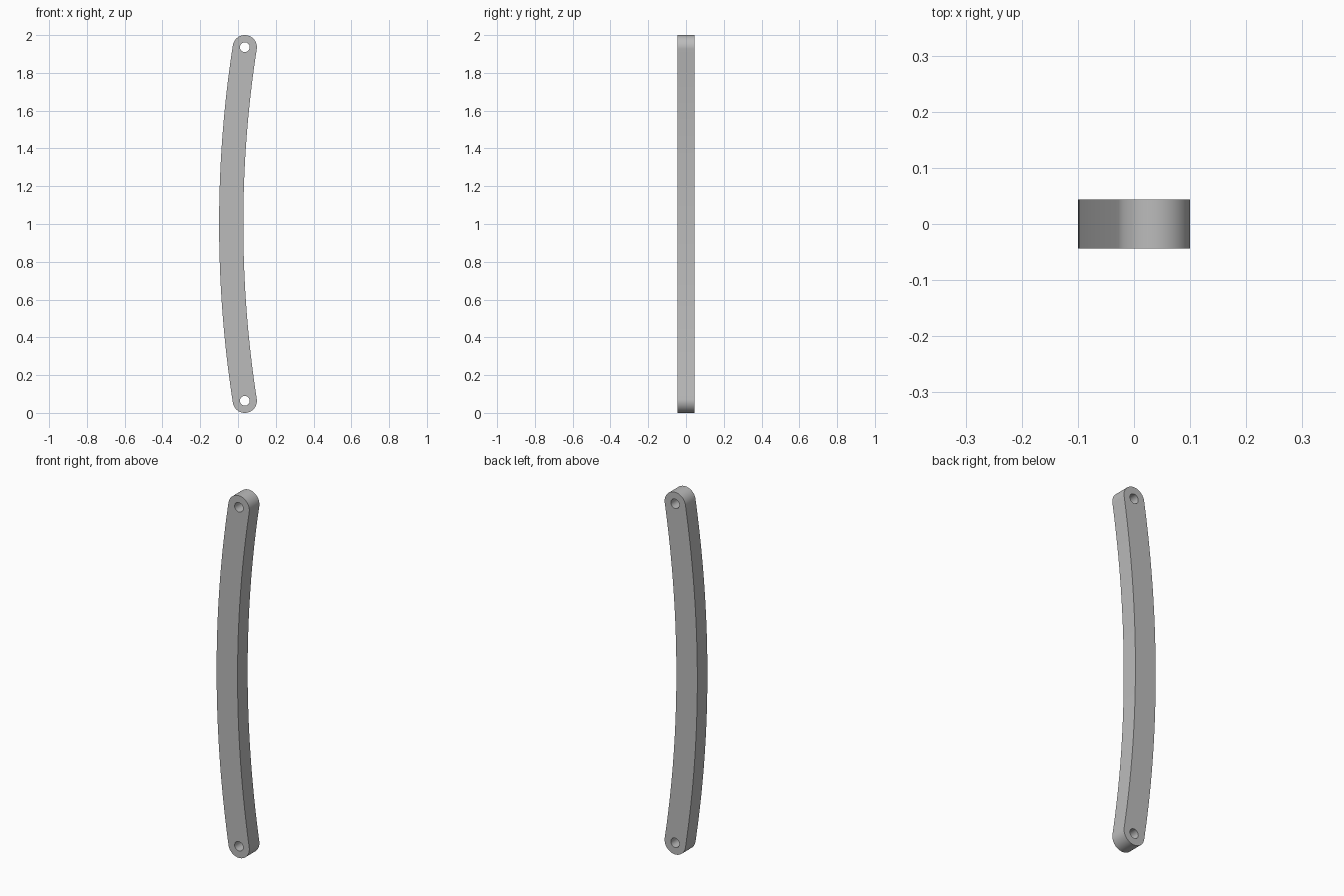
import bpy
import bmesh
from math import asin, cos, sin, pi
from mathutils import Matrix

cube = bpy.data.objects.get("Cube")
if cube:
    bpy.data.objects.remove(cube, do_unlink=True)

HALF_WIDTH = 0.064   # also the radius of the rounded ends
HALF_DEPTH = 0.044
HOLE_RADIUS = 0.026
HALF_CHORD = 1 - HALF_WIDTH
SAGITTA = 0.072
RADIUS = (HALF_CHORD ** 2 + SAGITTA ** 2) / (2 * SAGITTA)
SWEEP = asin(HALF_CHORD / RADIUS)
CENTRE = (RADIUS - 0.1 + HALF_WIDTH, 1)


def arc(centre, radius, start, end, steps):
    """Points on an arc, leaving out the last one."""
    angles = [start + (end - start) * i / steps for i in range(steps)]
    return [(centre[0] + radius * cos(a), centre[1] + radius * sin(a)) for a in angles]


# Outline of the bowed bar: outer edge, top end, inner edge, bottom end
top = (CENTRE[0] - RADIUS * cos(SWEEP), 1 + HALF_CHORD)
bottom = (top[0], 1 - HALF_CHORD)
outline = (
    arc(CENTRE, RADIUS + HALF_WIDTH, pi + SWEEP, pi - SWEEP, 40)
    + arc(top, HALF_WIDTH, pi - SWEEP, -SWEEP, 32)
    + arc(CENTRE, RADIUS - HALF_WIDTH, pi - SWEEP, pi + SWEEP, 40)
    + arc(bottom, HALF_WIDTH, SWEEP, SWEEP - pi, 32)
)
holes = [arc(c, HOLE_RADIUS, 0, 2 * pi, 32) for c in (top, bottom)]

# Filled profile with pin holes, extruded to the bar's depth
profile = bpy.data.curves.new("bar_profile", "CURVE")
profile.dimensions = "2D"
profile.fill_mode = "BOTH"
profile.extrude = HALF_DEPTH
for loop in [outline] + holes:
    spline = profile.splines.new("POLY")
    spline.points.add(len(loop) - 1)
    for point, (x, z) in zip(spline.points, loop):
        point.co = (x, z, 0, 1)
    spline.use_cyclic_u = True

helper = bpy.data.objects.new("bar_profile", profile)
bpy.context.collection.objects.link(helper)
bpy.context.view_layer.update()
evaluated = helper.evaluated_get(bpy.context.evaluated_depsgraph_get())
mesh = bpy.data.meshes.new_from_object(evaluated)
bpy.data.objects.remove(helper, do_unlink=True)

# Stand the bar upright and weld the caps to the sides
bm = bmesh.new()
bm.from_mesh(mesh)
bm.transform(Matrix.Rotation(pi / 2, 4, "X"))
bmesh.ops.remove_doubles(bm, verts=bm.verts, dist=0.0001)
bmesh.ops.recalc_face_normals(bm, faces=bm.faces)
bm.to_mesh(mesh)
bm.free()

# Plain grey finish
grey = bpy.data.materials.new("grey")
grey.use_nodes = True
colour = (0.5, 0.5, 0.5, 1)
grey.diffuse_color = colour
grey.node_tree.nodes["Principled BSDF"].inputs["Base Color"].default_value = colour
mesh.materials.clear()
mesh.materials.append(grey)

bar = bpy.data.objects.new("curved_link_bar", mesh)
bpy.context.collection.objects.link(bar)
bpy.ops.object.select_all(action="DESELECT")
bar.select_set(True)
bpy.context.view_layer.objects.active = bar
bpy.ops.object.shade_smooth_by_angle(angle=pi / 6)
